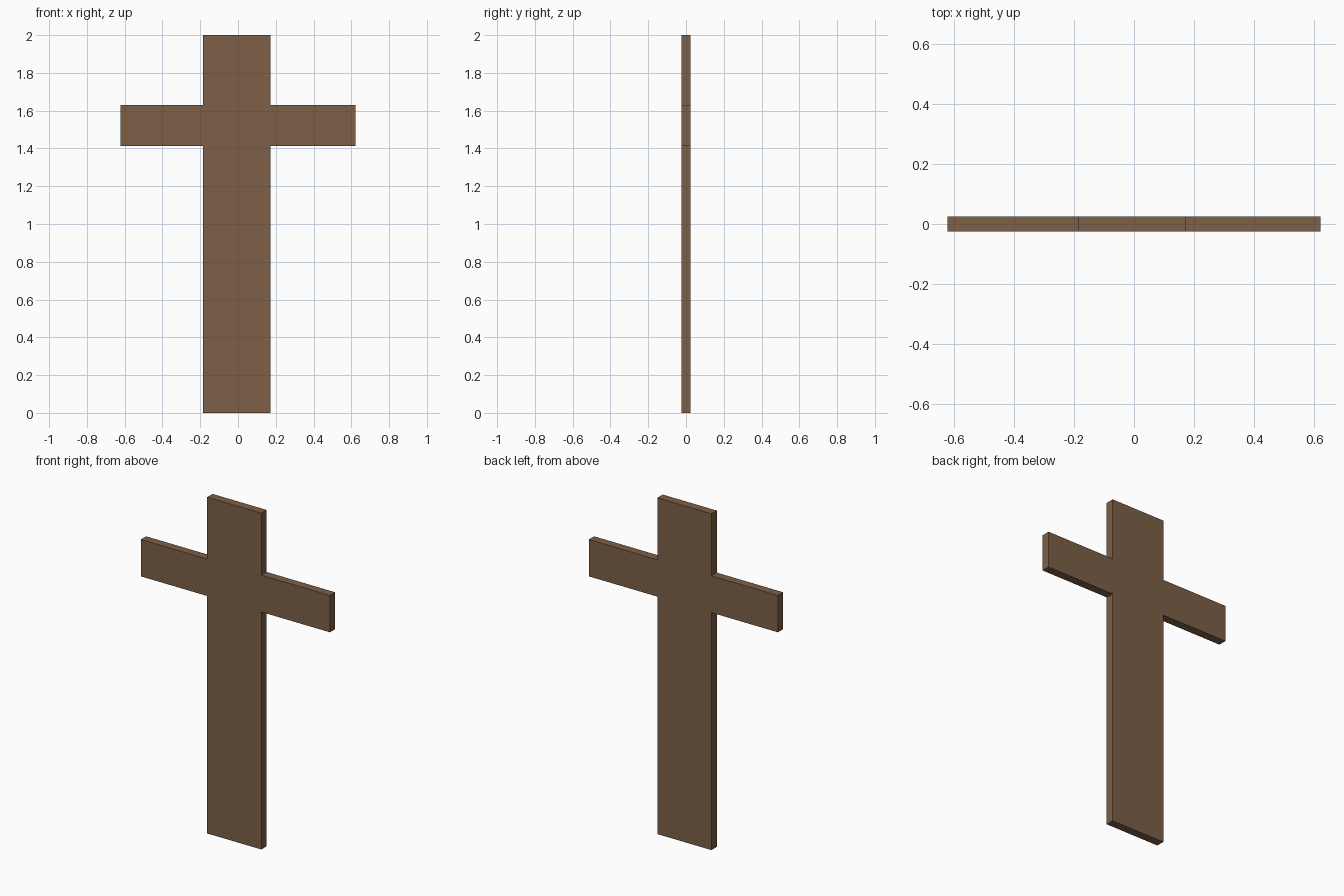
import bpy
import bmesh

if "Cube" in bpy.data.objects:
    bpy.data.objects.remove(bpy.data.objects["Cube"])

POST_L, POST_R = -0.185, 0.171   # post sides, slightly off-centre
ARM = 0.622                      # half span of the crossbar
ARM_Z0, ARM_Z1 = 1.412, 1.631    # crossbar bottom and top
HEIGHT, THICK = 2.0, 0.05

# Outline of the cross, anticlockwise seen from the front
outline = [
    (POST_L, 0), (POST_R, 0), (POST_R, ARM_Z0), (ARM, ARM_Z0),
    (ARM, ARM_Z1), (POST_R, ARM_Z1), (POST_R, HEIGHT), (POST_L, HEIGHT),
    (POST_L, ARM_Z1), (-ARM, ARM_Z1), (-ARM, ARM_Z0), (POST_L, ARM_Z0),
]

# Front face extruded to the back
bm = bmesh.new()
face = bm.faces.new([bm.verts.new((x, -THICK / 2, z)) for x, z in outline])
extruded = bmesh.ops.extrude_face_region(bm, geom=[face], use_keep_orig=True)
back = [v for v in extruded["geom"] if isinstance(v, bmesh.types.BMVert)]
bmesh.ops.translate(bm, verts=back, vec=(0, THICK, 0))
bmesh.ops.recalc_face_normals(bm, faces=bm.faces)
mesh = bpy.data.meshes.new("wooden_cross")
bm.to_mesh(mesh)
bm.free()

# Brown wood
wood = bpy.data.materials.new("brown_wood")
wood.diffuse_color = (0.205, 0.115, 0.063, 1)
wood.use_nodes = True
wood.node_tree.nodes["Principled BSDF"].inputs["Base Color"].default_value = wood.diffuse_color
mesh.materials.append(wood)

cross = bpy.data.objects.new("wooden_cross", mesh)
bpy.context.collection.objects.link(cross)
